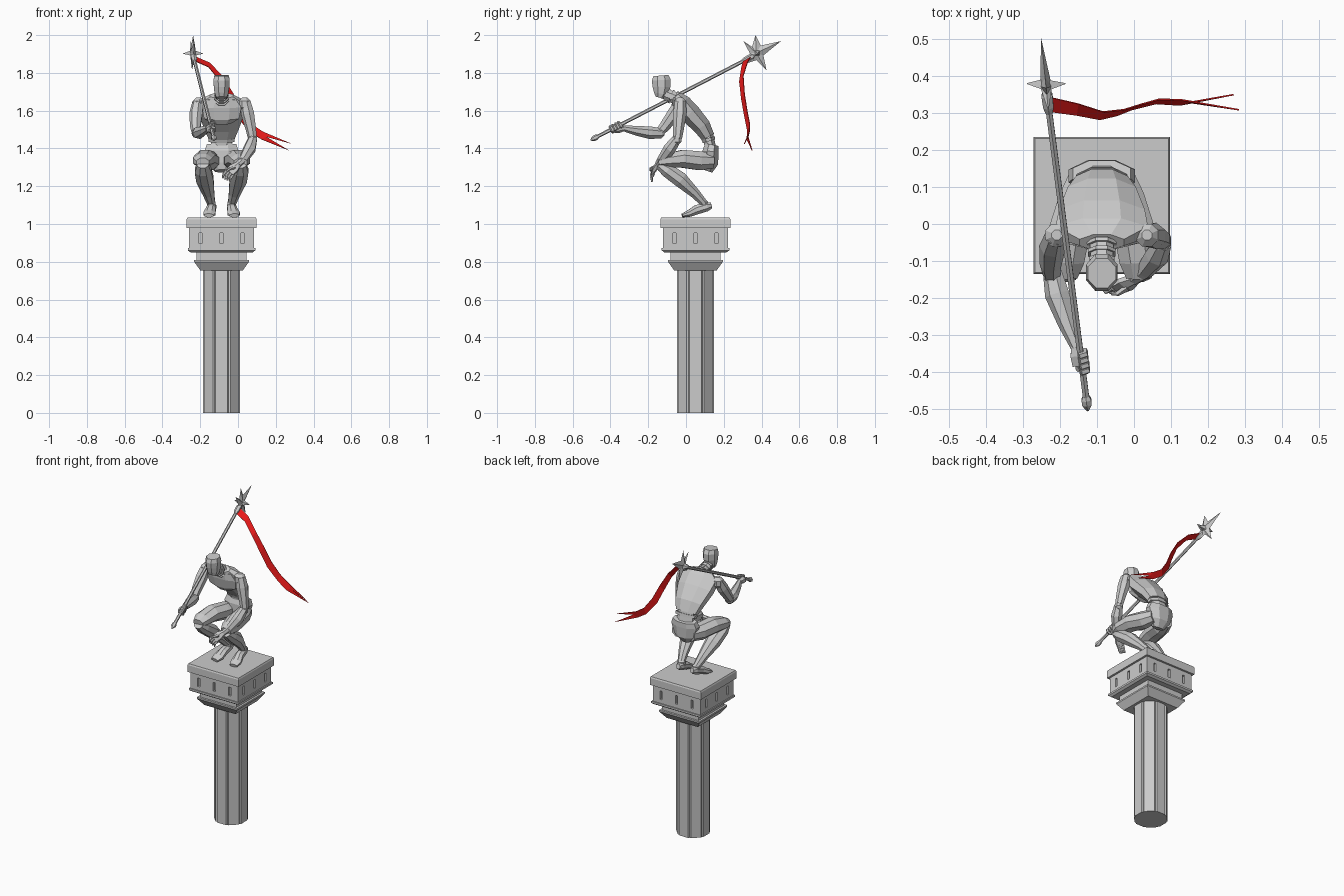
import bpy, bmesh, math
from mathutils import Vector as V

CX, CY = -0.087, 0.05


def mesh(name, verts, faces):
    me = bpy.data.meshes.new(name)
    me.from_pydata([tuple(v) for v in verts], [], faces)
    bm = bmesh.new()
    bm.from_mesh(me)
    bmesh.ops.recalc_face_normals(bm, faces=bm.faces)
    bm.to_mesh(me)
    bm.free()
    ob = bpy.data.objects.new(name, me)
    bpy.context.collection.objects.link(ob)
    return ob


def loft(name, rings, n=8, side=(1, 0, 0)):
    """Rings are (centre, half width along side, half depth)."""
    verts, faces, m = [], [], len(rings)
    pts = [V(r[0]) for r in rings]
    for i, (c, a, b) in enumerate(rings):
        t = (pts[min(i + 1, m - 1)] - pts[max(i - 1, 0)]).normalized()
        s = V(side)
        s = (s - t * s.dot(t)).normalized()
        d = t.cross(s)
        k = math.cos(math.pi / n)
        for j in range(n):
            w = 2 * math.pi * (j + 0.5) / n
            verts.append(pts[i] + s * (a * math.cos(w) / k) + d * (b * math.sin(w) / k))
    for i in range(m - 1):
        for j in range(n):
            p, q = i * n + j, i * n + (j + 1) % n
            faces.append((p, q, q + n, p + n))
    faces += [tuple(range(n))[::-1], tuple(range((m - 1) * n, m * n))]
    return mesh(name, verts, faces)


def limb(name, pr, n=7, side=(1, 0, 0)):
    return loft(name, [(p, r, r) for p, r in pr], n, side)


def ball(name, c, r):
    return loft(name, [((c[0], c[1], c[2] + r * z), r * k, r * k)
                       for z, k in ((-1, .4), (-.5, .9), (.5, .9), (1, .4))], 8)


def stack(name, prof):
    return loft(name, [((CX, CY, z), h, h) for z, h in prof], 4)


# column shaft: eight flats parted by narrow flutes
outline = []
for k in range(8):
    for off, r in ((-18, .102), (18, .102), (22.5, .096)):
        w = math.radians(45 * k + off)
        outline.append((CX + r * math.cos(w), CY + r * math.sin(w)))
n = len(outline)
mesh("column_shaft", [(x, y, z) for z in (0, .77) for x, y in outline],
     [tuple(range(n)), tuple(range(n, 2 * n))] +
     [(i, (i + 1) % n, n + (i + 1) % n, n + i) for i in range(n)])

# square capital
stack("capital_flare", [(.755, .113), (.80, .145), (.81, .145), (.81, .132), (.855, .132)])
stack("capital_moulding", [(.85, .165), (.86, .179), (.872, .179), (.872, .17)])
frieze = stack("capital_frieze", [(.87, .172), (.985, .172)])
stack("capital_slab", [(.98, .185), (1.025, .185), (1.034, .181)])

# recessed slots in the frieze
cv, cf = [], []
for k in range(4):
    for off in (-.112, 0, .112):
        base = len(cv)
        for z in (.897, .953):
            for u, d in ((-.008, .158), (.008, .158), (.008, .19), (-.008, .19)):
                w = k * math.pi / 2
                p, q = off + u, d
                cv.append((CX + p * math.cos(w) - q * math.sin(w),
                           CY + p * math.sin(w) + q * math.cos(w), z))
        cf += [tuple(base + i for i in f) for f in
               ((0, 1, 2, 3), (4, 5, 6, 7), (0, 1, 5, 4), (1, 2, 6, 5), (2, 3, 7, 6), (3, 0, 4, 7))]
cutter = mesh("slot_cutter", cv, cf)
cutter.hide_render = True
cutter.hide_viewport = False
mod = frieze.modifiers.new("slots", 'BOOLEAN')
mod.operation, mod.object, mod.solver = 'DIFFERENCE', cutter, 'EXACT'
dg = bpy.context.evaluated_depsgraph_get()
cut = bpy.data.meshes.new_from_object(frieze.evaluated_get(dg))
frieze.modifiers.clear()
frieze.data = cut
bpy.data.objects.remove(cutter)

# legs, mirrored about the figure's middle
for s, tag in ((-1, "right"), (1, "left")):
    X = lambda dx: CX + s * dx
    loft(tag + "_thigh", [((X(.045), .14, 1.335), .038, .04), ((X(.065), .07, 1.335), .05, .05),
                          ((X(.088), -.02, 1.345), .056, .047), ((X(.1), -.10, 1.335), .052, .037),
                          ((X(.1), -.145, 1.325), .034, .024)])
    loft(tag + "_shin", [((X(.1), -.145, 1.315), .03, .022), ((X(.098), -.10, 1.285), .044, .037),
                         ((X(.088), -.03, 1.235), .046, .04), ((X(.068), .05, 1.16), .03, .026),
                         ((X(.055), .095, 1.11), .021, .02)])
    ball(tag + "_ankle", (X(.053), .095, 1.105), .024)
    loft(tag + "_foot", [((X(.05), .135, 1.098), .013, .015), ((X(.052), .11, 1.092), .024, .025),
                         ((X(.057), .055, 1.075), .026, .025), ((X(.064), .015, 1.055), .033, .018),
                         ((X(.068), -.02, 1.045), .025, .01)])
    ball(tag + "_shoulder", (X(.122), -.03, 1.635), .034)

# torso
loft("pelvis", [((CX, .115, 1.28), .035, .025), ((CX, .128, 1.32), .07, .042),
                ((CX, .13, 1.385), .09, .043), ((CX, .137, 1.42), .078, .036)])
loft("waist", [((CX, .13, 1.40), .055, .03), ((CX, .115, 1.48), .055, .028)])
loft("belt", [((CX, .122, 1.438), .068, .034), ((CX, .117, 1.455), .07, .036)])
loft("ribcage", [((CX, .117, 1.46), .07, .036), ((CX, .085, 1.515), .092, .047),
                 ((CX, .022, 1.585), .116, .055), ((CX, -.022, 1.642), .125, .047),
                 ((CX, -.05, 1.68), .06, .026)])
loft("chest_plate", [((CX, -.012, 1.535), .05, .02), ((CX, -.025, 1.56), .092, .028),
                     ((CX, -.04, 1.62), .105, .027), ((CX, -.05, 1.66), .075, .02)])

# neck with collar rings, and head
limb("neck", [((CX, -.03, 1.655), .034), ((CX, -.125, 1.695), .028)], 8)
for i in range(3):
    y, z = -.052 - .021 * i, 1.663 + .009 * i
    limb("neck_ring", [((CX, y, z), .04 - .003 * i), ((CX, y - .009, z + .004), .04 - .003 * i)], 8)
loft("head", [((CX, -.14, 1.668), .028, .022), ((CX, -.133, 1.69), .036, .037),
              ((CX, -.13, 1.725), .041, .047), ((CX, -.131, 1.762), .043, .05),
              ((CX, -.133, 1.786), .038, .04)])

# arms
limb("right_upper_arm", [((-.212, -.03, 1.645), .027), ((-.22, -.06, 1.59), .033),
                         ((-.225, -.11, 1.52), .027), ((-.222, -.138, 1.487), .022)])
ball("right_elbow", (-.221, -.138, 1.483), .026)
limb("right_forearm", [((-.22, -.13, 1.48), .024), ((-.207, -.19, 1.483), .031),
                       ((-.18, -.27, 1.495), .023), ((-.155, -.335, 1.508), .014)])
limb("left_upper_arm", [((.04, -.03, 1.645), .027), ((.052, -.032, 1.585), .033),
                        ((.07, -.04, 1.50), .026), ((.078, -.045, 1.452), .022)])
ball("left_elbow", (.077, -.048, 1.447), .026)
limb("left_forearm", [((.078, -.05, 1.45), .023), ((.062, -.085, 1.40), .031),
                      ((.03, -.125, 1.345), .023), ((0, -.15, 1.313), .015)])
loft("left_palm", [((.004, -.148, 1.316), .014, .014), ((-.022, -.163, 1.295), .026, .012),
                   ((-.045, -.175, 1.272), .024, .009)], 6)
for i in range(4):
    o = (i - 1.5) * .012
    limb("left_finger", [((-.04 + o, -.172, 1.277 - o * .6), .0065),
                         ((-.058 + o, -.183, 1.254 - o * .6), .006),
                         ((-.062 + o, -.18, 1.233 - o * .5), .004)], 5)
limb("left_thumb", [((-.018, -.172, 1.3), .008), ((-.045, -.188, 1.292), .006), ((-.06, -.188, 1.28), .004)], 5)

# polearm shaft, butt and collar
butt, top = V((-.125, -.505, 1.444)), V((-.237, .36, 1.892))
at = lambda f: tuple(butt.lerp(top, f))
limb("pole_shaft", [(at(.015), .0085), (at(1), .0085)], 6)
limb("pole_butt", [(at(0), .003), (at(.02), .013), (at(.035), .013), (at(.045), .009)], 6)
limb("pole_collar", [(at(.93), .009), (at(.95), .014), (at(.985), .015), (at(1), .01)], 6)

# right fist wrapped round the pole
loft("right_palm", [((-.157, -.33, 1.507), .013, .014), ((-.152, -.355, 1.505), .02, .02),
                    ((-.148, -.382, 1.5), .018, .017)], 6)
axis = (top - butt).normalized()
e1 = (V((1, 0, 0)) - axis * axis.x).normalized()
e2 = axis.cross(e1)
for i in range(4):
    c = V(at(.128 + .017 * i))
    limb("right_finger", [(c + (e1 * math.cos(w) + e2 * math.sin(w)) * .016, .0075)
                          for w in (-1.8, -.6, .6, 1.8, 2.7)], 5, tuple(axis))

# pole head: star blade with ridged centre
star = [(.503, 1.968), (.41, 1.893), (.426, 1.814), (.373, 1.868), (.322, 1.851),
        (.338, 1.904), (.304, 1.968), (.35, 1.938), (.368, 2.0), (.396, 1.945)]
bx = lambda y: -.237 - .1 * (y - .36)
verts = [(bx(y), y, z) for y, z in star] + [(bx(.37) - .016, .372, 1.905), (bx(.37) + .016, .372, 1.905)]
m = len(star)
mesh("pole_blade", verts, [(i, (i + 1) % m, m + k) for i in range(m) for k in (0, 1)])
loft("pole_side_spikes", [((-.29, .38, 1.902), .001, .001), ((-.25, .378, 1.905), .013, .013),
                          ((-.228, .376, 1.905), .013, .013), ((-.185, .38, 1.902), .001, .001)],
     4, (0, 1, 0))

# red ribbon with a forked end
edges = [((-.228, .342, 1.888), (-.222, .302, 1.862)), ((-.15, .324, 1.855), (-.155, .293, 1.832)),
         ((-.082, .302, 1.785), (-.092, .281, 1.755)), ((-.025, .308, 1.692), (-.045, .292, 1.66)),
         ((.02, .322, 1.60), (-.005, .308, 1.57)), ((.07, .336, 1.53), (.06, .324, 1.49)),
         ((.13, .334, 1.49), (.125, .32, 1.448))]
rv = [p for e in edges for p in e]
k = len(rv)
rv += [(.15, .327, 1.462), (.284, .307, 1.425), (.27, .348, 1.39)]
rf = [(2 * i, 2 * i + 1, 2 * i + 3, 2 * i + 2) for i in range(len(edges) - 1)]
rf += [(k - 2, k - 1, k), (k - 2, k, k + 1), (k, k - 1, k + 2)]
ribbon = mesh("ribbon", rv, rf)
ribbon.modifiers.new("thickness", 'SOLIDIFY').thickness = .004
red = bpy.data.materials.new("red_cloth")
red.diffuse_color = (.8, .01, .01, 1)
ribbon.data.materials.append(red)
